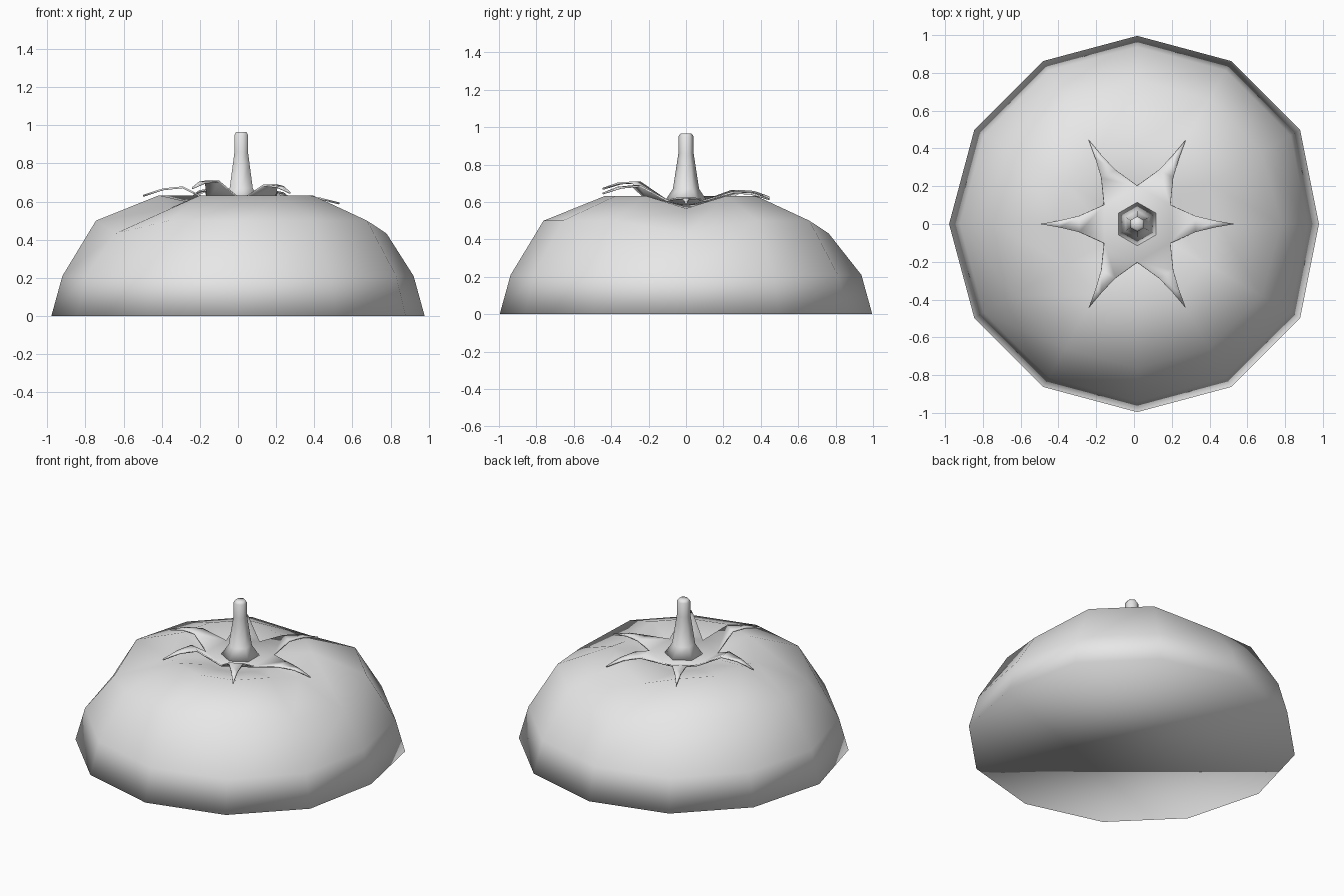
import bpy, bmesh
from math import cos, sin, radians

cube = bpy.data.objects.get("Cube")
if cube:
    bpy.data.objects.remove(cube, do_unlink=True)

AXIS = 0.017  # the fruit's axis sits slightly off centre

grey = bpy.data.materials.new("pale_grey")
grey.use_nodes = True
grey.diffuse_color = (0.8, 0.8, 0.8, 1)
grey.node_tree.nodes["Principled BSDF"].inputs["Base Color"].default_value = (0.8, 0.8, 0.8, 1)


def polar(r, angle, z):
    a = radians(angle)
    return (AXIS + r * cos(a), r * sin(a), z)


def finish(bm, name):
    bmesh.ops.recalc_face_normals(bm, faces=bm.faces)
    for f in bm.faces:
        f.smooth = True
    mesh = bpy.data.meshes.new(name)
    bm.to_mesh(mesh)
    bm.free()
    mesh.materials.append(grey)
    obj = bpy.data.objects.new(name, mesh)
    bpy.context.collection.objects.link(obj)
    return obj


def bridge(bm, lower, upper):
    n = len(lower)
    for i in range(n):
        j = (i + 1) % n
        bm.faces.new((lower[i], lower[j], upper[j], upper[i]))


def lathe(name, profile, sides, start, shape=lambda level, angle, r, z: (r, z), pole=None):
    """Stack rings of vertices, close the bottom and close the top flat or to a pole."""
    bm = bmesh.new()
    rings = []
    for level, (r, z) in enumerate(profile):
        ring = []
        for i in range(sides):
            angle = start + i * 360 / sides
            rr, zz = shape(level, angle, r, z)
            ring.append(bm.verts.new(polar(rr, angle, zz)))
        rings.append(ring)
    for a, b in zip(rings, rings[1:]):
        bridge(bm, a, b)
    bm.faces.new(rings[0])
    top = rings[-1]
    if pole is None:
        bm.faces.new(top)
    else:
        tip = bm.verts.new((AXIS, 0, pole))
        for i in range(sides):
            bm.faces.new((top[i], top[(i + 1) % sides], tip))
    return finish(bm, name)


# Halved fruit: three shallow grooves run down from the sunken crown
def groove(level, angle, r, z):
    if angle in (0, 90, 210) and level in (2, 3):
        z -= 0.067
    if angle == 0 and level < 2:
        r -= 0.034
    return r, z


lathe("fruit_half", [(0.996, 0), (0.938, 0.21), (0.762, 0.5), (0.432, 0.633), (0.2, 0.575)],
      12, 0, groove, pole=0.54)

# Stem: six-sided and flared at the foot
lathe("stem", [(0.117, 0.6), (0.07, 0.67), (0.05, 0.8), (0.041, 0.86), (0.041, 0.95), (0.03, 0.966)],
      6, 30)

# Leafy crown: six pointed leaves joined at the middle, each with its own droop
droop = {0: (0.62, 0.59), 60: (0.65, 0.615), 120: (0.66, 0.625),
         180: (0.675, 0.63), 240: (0.705, 0.67), 300: (0.685, 0.645)}
bm = bmesh.new()
centre = bm.verts.new((AXIS, 0, 0.585))
notches = [bm.verts.new(polar(0.203, a - 30, 0.608)) for a in droop]
for i, (angle, (mid_z, tip_z)) in enumerate(droop.items()):
    right, left = notches[i], notches[(i + 1) % 6]
    spread = [bm.verts.new(polar(0.31, angle + s * 8, mid_z)) for s in (-1, 1)]
    thin = [bm.verts.new(polar(0.41, angle + s * 2.6, (mid_z + tip_z) / 2 + 0.012)) for s in (-1, 1)]
    tip = bm.verts.new(polar(0.515, angle, tip_z))
    bm.faces.new((centre, right, left))
    bm.faces.new((right, spread[0], spread[1], left))
    bm.faces.new((spread[0], thin[0], thin[1], spread[1]))
    bm.faces.new((thin[0], tip, thin[1]))
crown = finish(bm, "leaf_crown")
thick = crown.modifiers.new("thickness", 'SOLIDIFY')
thick.thickness = 0.01
thick.offset = 0
